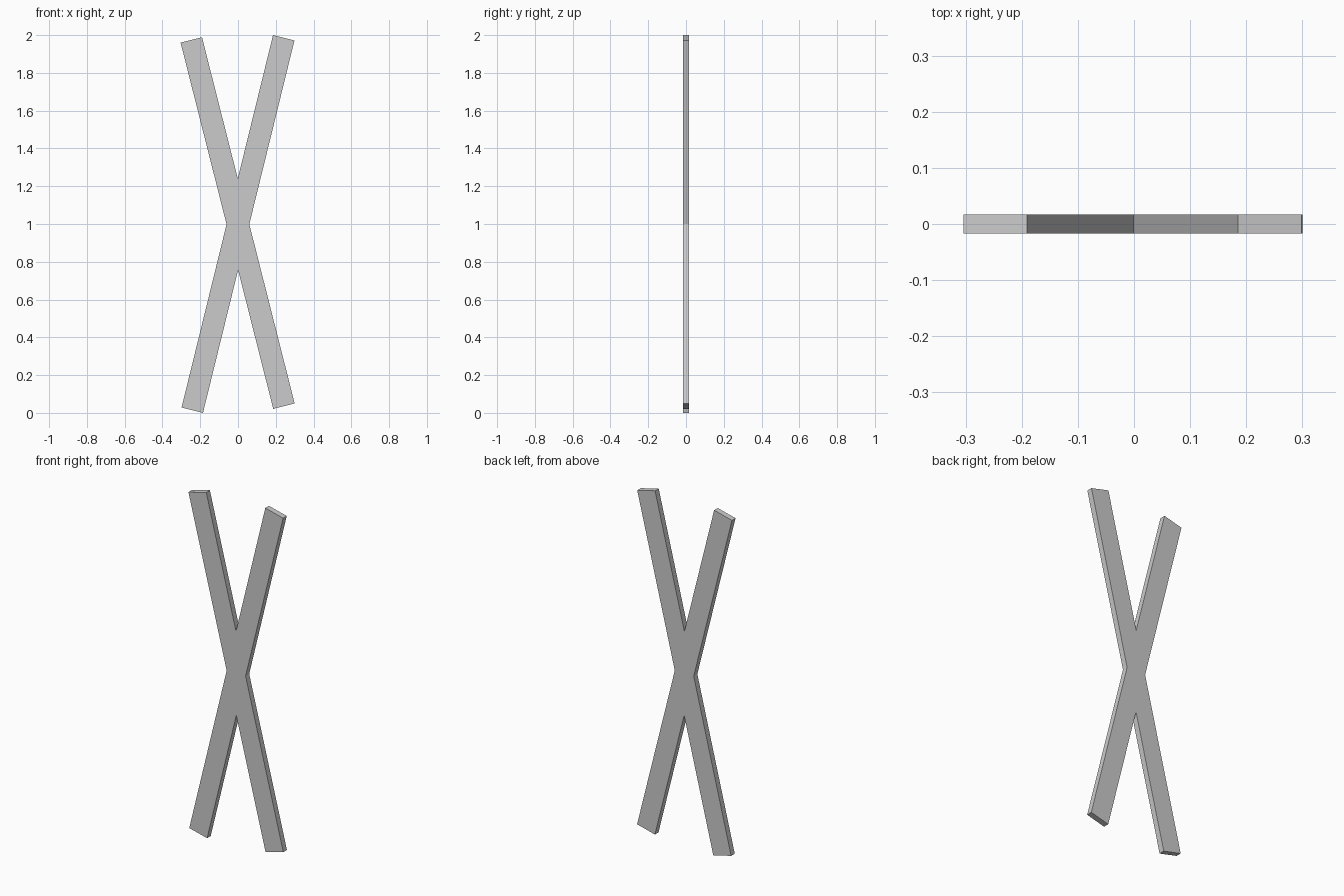
import bpy
from math import radians

if "Cube" in bpy.data.objects:
    bpy.data.objects.remove(bpy.data.objects["Cube"])

WIDTH, THICK = 0.117, 0.033


def bar(name, length, tilt, x, z):
    bpy.ops.mesh.primitive_cube_add(size=1, location=(x, 0, z),
                                    rotation=(0, radians(tilt), 0))
    ob = bpy.context.object
    ob.name = name
    ob.scale = (WIDTH, THICK, length)
    return ob


# Two flat bars crossing at mid height
bar("rising_bar", 2.03, 13.8, 0.0, 1.0)
bar("falling_bar", 2.0, -14.2, -0.002, 1.005)
